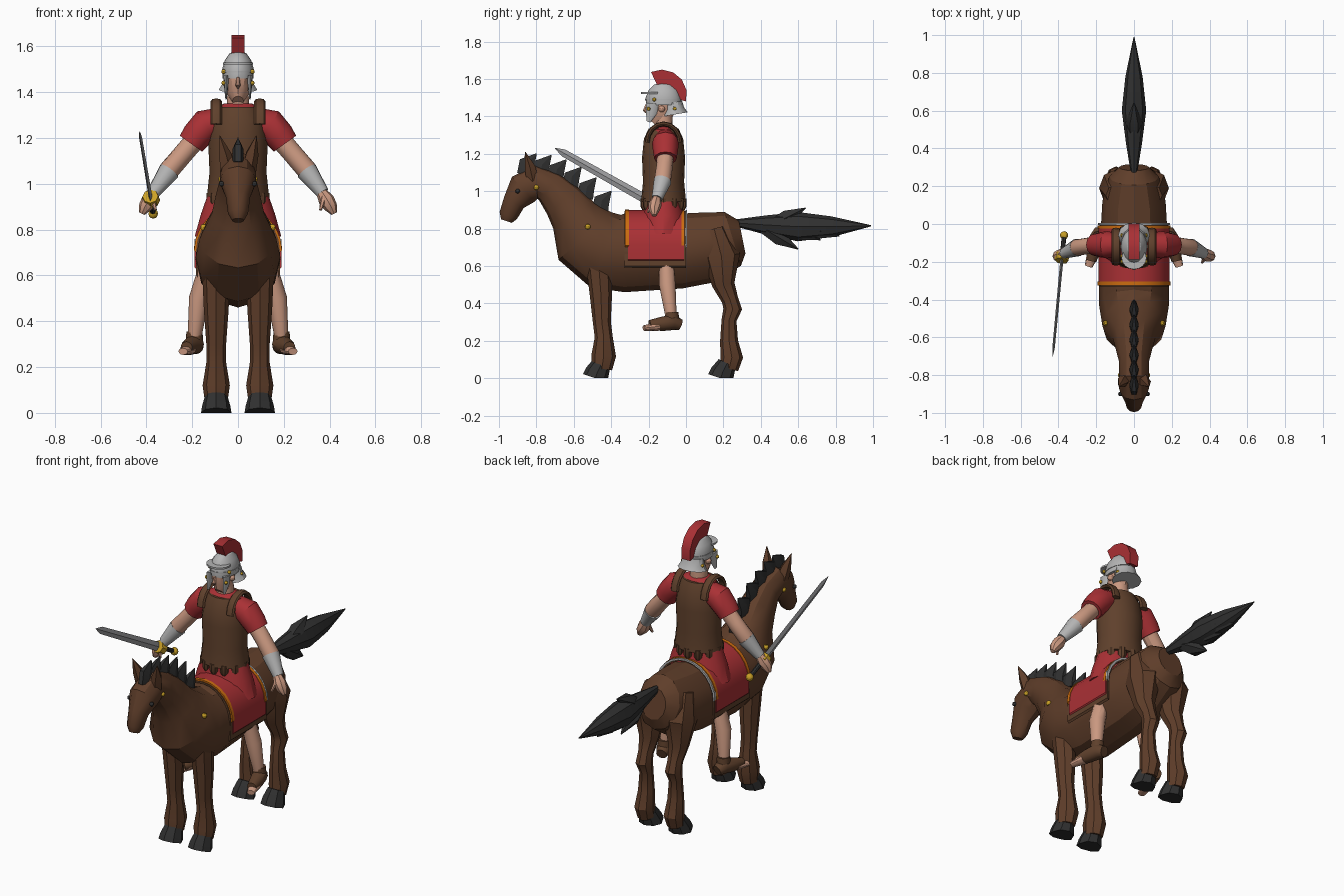
import bpy, bmesh, math
from mathutils import Vector

default = bpy.data.objects.get("Cube")
if default:
    bpy.data.objects.remove(default, do_unlink=True)

built = []
sides = (("left", 1), ("right", -1))


def material(name, *rgb):
    mat = bpy.data.materials.new(name)
    mat.use_nodes = True
    mat.diffuse_color = (*rgb, 1)
    mat.node_tree.nodes["Principled BSDF"].inputs["Base Color"].default_value = (*rgb, 1)
    return mat


coat = material("chestnut coat", .115, .048, .023)
leather = material("brown leather", .115, .052, .025)
dark = material("black hair and hoof", .03, .03, .03)
red = material("red cloth", .4, .03, .035)
skin = material("skin", .6, .32, .22)
steel = material("pale steel", .46, .46, .46)
blade_steel = material("blade steel", .32, .32, .33)
gold = material("gold", .6, .36, .02)
orange = material("orange trim", .6, .15, .005)


def finish(name, mat, bm):
    bmesh.ops.recalc_face_normals(bm, faces=bm.faces)
    mesh = bpy.data.meshes.new(name)
    bm.to_mesh(mesh)
    bm.free()
    mesh.materials.append(mat)
    obj = bpy.data.objects.new(name, mesh)
    bpy.context.collection.objects.link(obj)
    built.append(obj)


def join_rings(name, mat, rings):
    """Join equal rings of points with quads and close both ends."""
    bm = bmesh.new()
    rows = [[bm.verts.new(point) for point in ring] for ring in rings]
    count = len(rows[0])
    for low, high in zip(rows, rows[1:]):
        for i in range(count):
            j = (i + 1) % count
            bm.faces.new((low[i], low[j], high[j], high[i]))
    bm.faces.new(rows[0])
    bm.faces.new(rows[-1])
    finish(name, mat, bm)


def circle(count):
    angles = [math.tau * i / count for i in range(count)]
    return [(math.cos(angle), math.sin(angle)) for angle in angles]


def tube(name, mat, path, side=1, width=1, count=12):
    """Loft sections square to a path of (x, y, z, radius); nothing sinks below ground."""
    points = [Vector((side * x, y, z)) for x, y, z, radius in path]
    rings = []
    for i, point in enumerate(points):
        along = points[min(i + 1, len(points) - 1)] - points[max(i - 1, 0)]
        depth = along.cross(Vector((1, 0, 0))).normalized()
        across = depth.cross(along).normalized() * width
        radius = path[i][-1]
        ring = [point + (across * c + depth * s) * radius for c, s in circle(count)]
        for corner in ring:
            corner.z = max(corner.z, 0)
        rings.append(ring)
    join_rings(name, mat, rings)


def profile(name, mat, path, x=0, width=1, count=12):
    """Loft a side-view path of (y, z, radius) at a fixed x."""
    tube(name, mat, [(x, *station) for station in path], 1, width, count)


def column(name, mat, y, path, width=1):
    """Upright loft of (z, radius) about a vertical axis."""
    profile(name, mat, [(y, *station) for station in path], 0, width, 16)


def ball(name, mat, place, radius):
    bm = bmesh.new()
    bmesh.ops.create_uvsphere(bm, u_segments=10, v_segments=6, radius=radius)
    bmesh.ops.translate(bm, vec=place, verts=bm.verts)
    finish(name, mat, bm)


def saddle_sheet(name, mat, front, back, low, lift):
    """Cloth arched over the back, hanging straight to the height low."""
    steps = 12
    reach = .183 + lift
    edge = [(reach, low)]
    for i in range(steps + 1):
        angle = math.pi * i / steps
        edge.append((reach * math.cos(angle), .71 + reach * math.sin(angle)))
    edge.append((-reach, low))
    rings = []
    for x, z in edge:
        inner_x, inner_z = x * .95, z - .01
        rings.append([(x, front, z), (x, back, z), (inner_x, back, inner_z), (inner_x, front, inner_z)])
    join_rings(name, mat, rings)


# Horse trunk, neck and head
profile("horse_body", coat, [
    (.3, .755, .09), (.25, .745, .15), (.12, .7, .19), (-.03, .68, .2), (-.33, .67, .21),
    (-.43, .68, .21), (-.54, .76, .19), (-.6, .87, .13), (-.66, .95, .11), (-.73, 1.02, .09),
    (-.8, 1.05, .09), (-.87, 1.01, .09), (-.92, .94, .06), (-.95, .87, .05), (-.96, .84, .03)],
    width=.88)

for label, side in sides:
    # Horse limbs
    x = side * .095
    profile(label + "_foreleg", coat, [
        (-.47, .65, .07), (-.455, .45, .06), (-.45, .3, .048), (-.44, .22, .048), (-.44, .12, .066),
        (-.45, .05, .055)], x, .9, 8)
    profile(label + "_hind_leg", coat, [
        (.15, .8, .06), (.19, .65, .1), (.2, .5, .06), (.235, .42, .045), (.25, .37, .05),
        (.23, .31, .04), (.23, .2, .048), (.245, .11, .06), (.23, .05, .05)], x, .9, 8)
    for part, y in (("front", -.45), ("hind", .22)):
        profile(f"{label}_{part}_hoof", dark, [
            (y, .08, .05), (y - .025, .03, .065), (y - .035, 0, .07)], x, .95, 8)
    # Ears, eyes and harness studs
    tube(label + "_horse_ear", coat, [
        (.045, -.82, 1.06, .035), (.06, -.835, 1.13, .03), (.08, -.86, 1.21, .002)], side, count=5)
    ball(label + "_horse_eye", dark, (side * .072, -.9, 1), .012)
    ball(label + "_bridle_stud", gold, (side * .072, -.8, 1.02), .014)
    ball(label + "_chest_stud", gold, (side * .15, -.525, .81), .015)

# Mane tufts along the crest of the neck
tufts = 6
for i in range(tufts):
    t = i / (tufts - 1)
    y, z = .4 * t - .8, 1.2 - .2 * t * t
    profile("mane_tuft", dark, [(y - .06, z - .11, .05), (y - .05, z - .05, .05), (y, z, .003)],
            width=.5, count=6)

# Tail with ragged locks
profile("tail", dark, [
    (.27, .83, .02), (.42, .82, .05), (.6, .81, .078), (.78, .81, .055), (.99, .815, .003)],
    width=.83, count=8)
for y, z in ((.64, .91), (.6, .69), (.72, .74), (.82, .76)):
    profile("tail_lock", dark, [(y - .2, .81, .03), (y - .1, z / 2 + .405, .045), (y, z, .003)], count=6)

# Saddle cloth with borders
saddle_sheet("saddle_pad", leather, -.33, 0, .6, 0)
saddle_sheet("saddle_cloth", red, -.31, -.01, .635, .006)
saddle_sheet("front_trim", orange, -.325, -.305, .71, .009)
saddle_sheet("rear_trim", orange, -.025, -.008, .73, .009)
saddle_sheet("rear_piping", steel, -.004, .006, .76, .007)

# Rider's tunic and cuirass
middle = -.12
column("tunic_skirt", red, middle, [(.97, .09), (.87, .115), (.77, .135)], 1.4)
column("cuirass", leather, middle, [
    (.945, .12), (1.05, .11), (1.18, .115), (1.28, .105), (1.335, .08)], 1.13)
column("tunic_collar", red, middle, [(1.28, .08), (1.33, .072), (1.35, .045)], 1.4)
for c, s in circle(12):
    x, y = .113 * c, middle + .1 * s
    tube("waist_flap", leather, [(x, y, .96, .024), (x, y, .92, .024), (x, y, .9, .014)], count=8)

for label, side in sides:
    # Shoulder strap bent over the cuirass
    arch = [math.pi * i / 8 for i in range(9)]
    profile(label + "_shoulder_strap", leather, [
        (middle - .088 * math.cos(angle), 1.26 + .1 * math.sin(angle), .013) for angle in arch],
        side * .095, 1.9, 8)
    # Arms
    tube(label + "_sleeve", red, [
        (.07, -.11, 1.28, .055), (.14, -.11, 1.255, .072), (.18, -.11, 1.21, .066),
        (.205, -.11, 1.175, .06)], side)
    tube(label + "_arm", skin, [
        (.18, -.11, 1.2, .045), (.24, -.115, 1.13, .044), (.3, -.125, 1.06, .045),
        (.365, -.155, .965, .024)], side)
    tube(label + "_bracer", steel, [(.3, -.125, 1.055, .048), (.37, -.155, .96, .029)], side)
    tube(label + "_hand", skin, [
        (.36, -.155, .97, .022), (.385, -.165, .93, .035), (.405, -.17, .9, .03),
        (.42, -.17, .87, .013)], side, count=8)
    tube(label + "_thumb", skin, [(.375, -.18, .94, .014), (.36, -.205, .885, .006)], side, count=6)
    # Legs and sandals
    tube(label + "_leg", skin, [
        (.135, -.12, .68, .04), (.143, -.105, .6, .04), (.17, -.1, .5, .044), (.19, -.08, .33, .03)], side)
    tube(label + "_sandal_cuff", leather, [(.19, -.075, .355, .035), (.19, -.075, .29, .04)], side)
    tube(label + "_sandal", leather, [
        (.18, -.03, .285, .03), (.19, -.07, .3, .043), (.21, -.13, .29, .038),
        (.225, -.195, .285, .026)], side)
    tube(label + "_toes", skin, [(.215, -.15, .277, .024), (.24, -.225, .268, .015)], side, 1.4)
    # Cheek guards, ears and rivets
    profile(label + "_cheek_guard", steel, [
        (-.18, 1.47, .035), (-.185, 1.42, .03), (-.2, 1.37, .01)], side * .052, .3, 8)
    ball(label + "_ear", skin, (side * .052, -.13, 1.44), .018)
    for y, z in ((-.2, 1.44), (-.06, 1.44), (-.17, 1.49)):
        ball(label + "_helmet_rivet", gold, (side * .063, y, z), .01)

# Neck, head and helmet
column("neck", skin, middle, [(1.32, .05), (1.42, .045)])
profile("head", skin, [(-.17, 1.36, .035), (-.145, 1.39, .065), (-.135, 1.44, .078), (-.13, 1.5, .08)],
        width=.7)
profile("nose", skin, [(-.21, 1.465, .006), (-.222, 1.43, .011), (-.212, 1.42, .006)], count=6)
column("helmet_dome", steel, middle, [(1.46, .093), (1.5, .096), (1.54, .08), (1.57, .05), (1.58, .015)], .72)
column("brow_band", steel, middle, [(1.485, .099), (1.493, .099)], .72)
column("brow_peak", steel, -.18, [(1.52, .06), (1.53, .06)], 1.1)
profile("neck_guard", steel, [(-.07, 1.475, .05), (-.065, 1.44, .055), (-.06, 1.41, .07)], width=1.2)

# Crest swept from the brow to the nape
rings = []
for degrees in range(115, -16, -26):
    back, up = math.cos(math.radians(degrees)), math.sin(math.radians(degrees))
    rings.append([(x, r * back - .13, r * up + 1.515)
                  for x, r in ((-.028, .06), (-.028, .135), (.028, .135), (.028, .06))])
join_rings("helmet_crest", red, rings)

# Sword held in the right hand
pommel, tip = Vector((-.37, -.06, .87)), Vector((-.43, -.7, 1.23))


def sword_part(name, mat, stations, width=1, count=8):
    tube(name, mat, [(*pommel.lerp(tip, t), radius) for t, radius in stations], 1, width, count)


ball("pommel", gold, pommel, .022)
sword_part("sword_grip", dark, [(0, .012), (.17, .013)])
sword_part("sword_guard", gold, [(.16, .04), (.21, .034)])
sword_part("sword_blade", blade_steel, [(.2, .025), (.93, .02), (1, .002)], .33, 4)

# Smooth shading with crisp edges
bpy.ops.object.select_all(action="DESELECT")
for obj in built:
    obj.select_set(True)
bpy.context.view_layer.objects.active = built[0]
bpy.ops.object.shade_smooth_by_angle(angle=math.radians(30))
